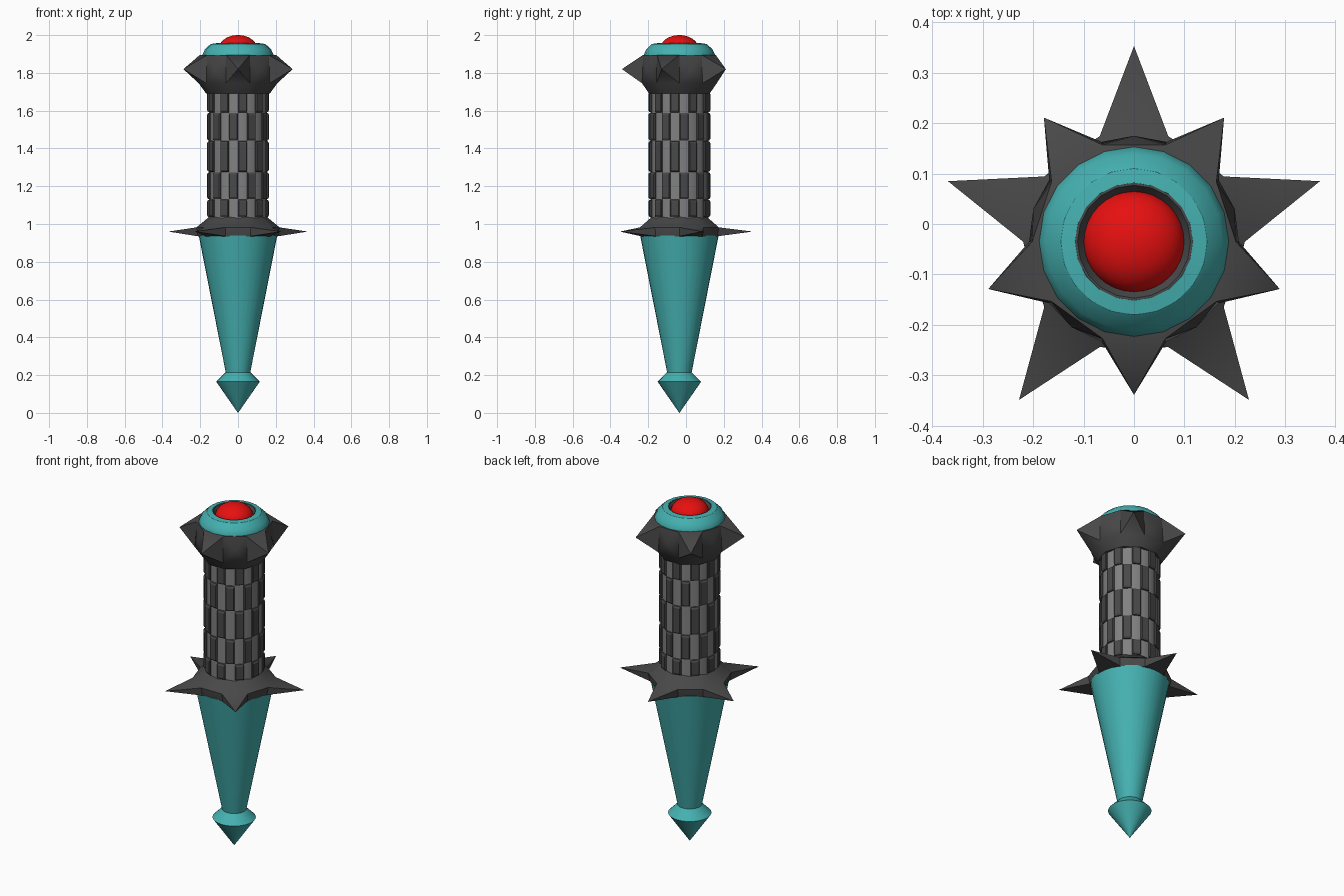
import bpy, bmesh
from math import sin, cos, radians, pi

if "Cube" in bpy.data.objects:
    bpy.data.objects.remove(bpy.data.objects["Cube"])

CY = -0.035  # the dagger's axis sits slightly forward because of the star shape


def material(name, rgb):
    m = bpy.data.materials.new(name)
    m.diffuse_color = (*rgb, 1)
    m.use_nodes = True
    m.node_tree.nodes["Principled BSDF"].inputs["Base Color"].default_value = m.diffuse_color
    return m


TEAL = material("teal", (0.06, 0.44, 0.44))
RED = material("red", (0.8, 0.005, 0.005))
DARK = material("dark", (0.065, 0.065, 0.065))
LIGHT = material("light_grey", (0.22, 0.22, 0.22))


def polar(r, deg, z):
    return (r * cos(radians(deg)), CY + r * sin(radians(deg)), z)


def finish(bm, name, mat, angle=35):
    bmesh.ops.remove_doubles(bm, verts=bm.verts, dist=1e-5)
    bmesh.ops.recalc_face_normals(bm, faces=bm.faces)
    me = bpy.data.meshes.new(name)
    bm.to_mesh(me)
    bm.free()
    me.materials.append(mat)
    ob = bpy.data.objects.new(name, me)
    bpy.context.collection.objects.link(ob)
    bpy.ops.object.select_all(action='DESELECT')
    ob.select_set(True)
    bpy.context.view_layer.objects.active = ob
    bpy.ops.object.shade_smooth_by_angle(angle=radians(angle))
    return ob


def rings_between(bm, profile, n, start=0):
    """Stack of n-sided rings joined by quads; returns the faces per band."""
    step = 360 / n
    rings = [[bm.verts.new(polar(r, start + step * k, z)) for k in range(n)]
             for r, z in profile]
    bands = [[bm.faces.new((a[k], a[(k + 1) % n], b[(k + 1) % n], b[k]))
              for k in range(n)] for a, b in zip(rings, rings[1:])]
    bm.faces.new(rings[0])
    bm.faces.new(rings[-1])
    return bands


def lathe(name, profile, mat, n=32, start=0):
    bm = bmesh.new()
    rings_between(bm, profile, n, start)
    return finish(bm, name, mat)


def star(name, profile, band, first, tip_r, tip_z, valley_r, mat):
    """Ten-sided collar whose alternate side faces are drawn out to spikes."""
    bm = bmesh.new()
    faces = rings_between(bm, profile, 10, first - 18)[band]
    for k, f in enumerate(faces):
        r = tip_r if k % 2 == 0 else valley_r
        tip = bmesh.ops.poke(bm, faces=[f])['verts'][0]
        tip.co = polar(r, first + 36 * k, tip_z)
    return finish(bm, name, mat)


# Blade with pointed bulb tip
lathe("blade", [(0.0005, 0), (0.115, 0.165), (0.065, 0.215), (0.208, 0.94)], TEAL)

# Guard with five long flat spikes
star("guard", [(0.212, 0.935), (0.22, 0.982), (0.15, 1.04)], 0,
     90, 0.388, 0.96, 0.212, DARK)

# Grip core
lathe("grip_core", [(0.153, 1.03), (0.153, 1.71)], LIGHT, 20, -90)

# Raised checkerboard pads on the grip
bm = bmesh.new()
rows = [1.035, 1.13, 1.275, 1.44, 1.59, 1.70]
for row, (z0, z1) in enumerate(zip(rows, rows[1:])):
    for k in range(20):
        if (k + row) % 2:
            continue
        a0 = -90 + 18 * k
        layers = []
        for r, da, dz in ((0.148, 0, 0), (0.159, 0.2, 0.003), (0.164, 2, 0.012)):
            layers.append([bm.verts.new(polar(r, a, z)) for a, z in (
                (a0 + da, z0 + dz), (a0 + 18 - da, z0 + dz),
                (a0 + 18 - da, z1 - dz), (a0 + da, z1 - dz))])
        for a, b in zip(layers, layers[1:]):
            for i in range(4):
                j = (i + 1) % 4
                bm.faces.new((a[i], a[j], b[j], b[i]))
        bm.faces.new(layers[-1])
        bm.faces.new(layers[0][::-1])
finish(bm, "grip_pads", DARK, 25)

# Pommel with five short spikes
star("pommel", [(0.168, 1.69), (0.208, 1.745), (0.202, 1.895)], 1,
     -90, 0.304, 1.82, 0.21, DARK)

# Teal cap and dark gem seat
lathe("pommel_cap", [(0.188, 1.88), (0.188, 1.897), (0.175, 1.925),
                     (0.145, 1.953), (0.117, 1.957), (0.115, 1.925)], TEAL, 20)
lathe("gem_seat", [(0.118, 1.92), (0.118, 1.955), (0.112, 1.955), (0.098, 1.935)],
      DARK, 20)

# Domed gem
dome = [(0.1 * cos(t * pi / 20) + 0.0003, 1.93 + 0.07 * sin(t * pi / 20))
        for t in range(11)]
lathe("gem", dome, RED)
